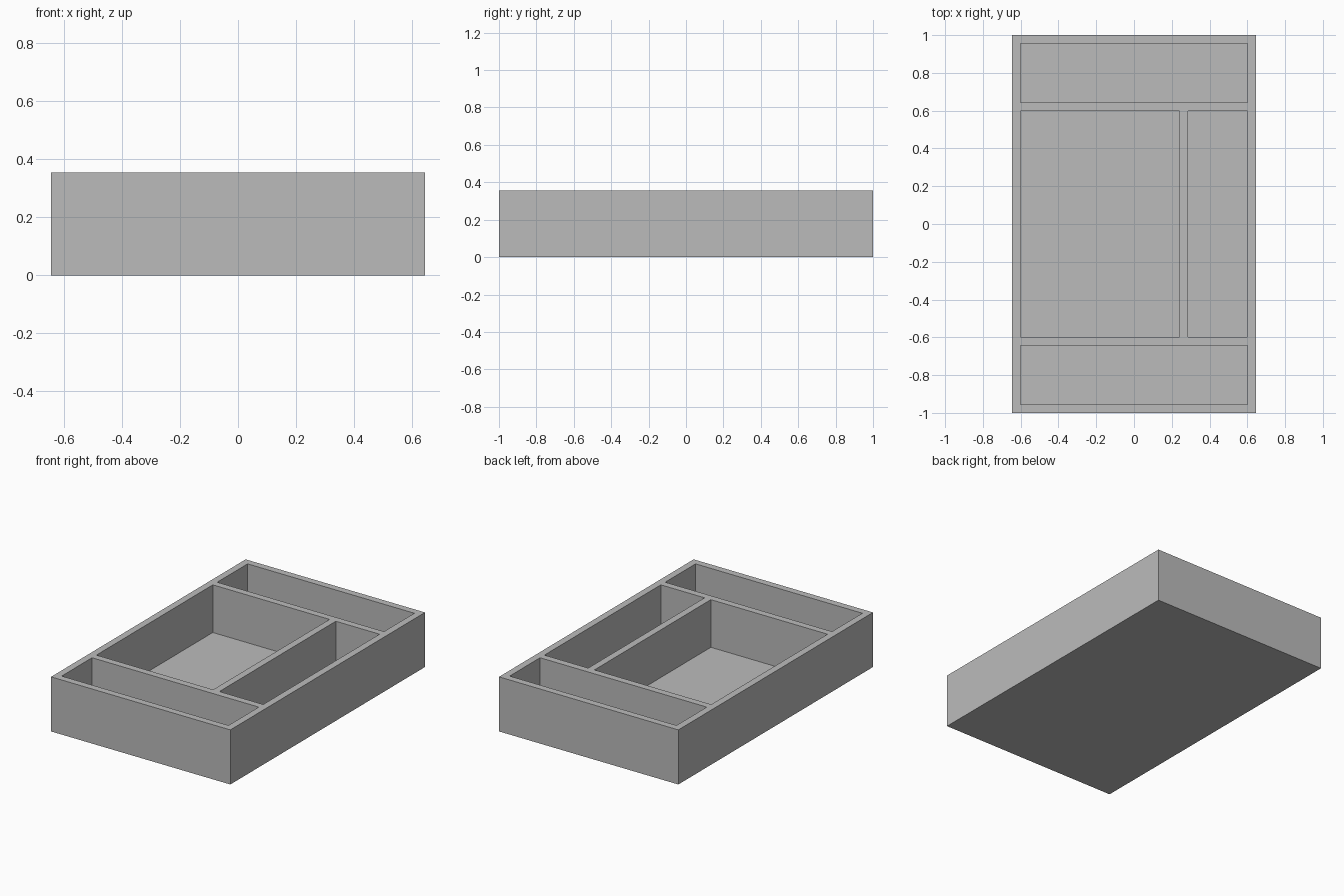
import bpy
import bmesh

default = bpy.data.objects.get("Cube")
if default:
    bpy.data.objects.remove(default, do_unlink=True)

HALF_X, HALF_Y, HEIGHT = 0.645, 1.0, 0.355
WALL = 0.045
FLOOR = 0.045

grey = bpy.data.materials.new("plain_grey")
grey.use_nodes = True
grey.diffuse_color = (0.5, 0.5, 0.5, 1)
grey.node_tree.nodes["Principled BSDF"].inputs["Base Color"].default_value = (0.5, 0.5, 0.5, 1)

# Grid lines bounding walls and compartments
inner_x, inner_y = HALF_X - WALL, HALF_Y - WALL
split_y = 0.598
split_x = 0.24
xs = [-HALF_X, -inner_x, split_x, split_x + WALL, inner_x, HALF_X]
ys = [-HALF_Y, -inner_y, -split_y - WALL, -split_y, split_y, split_y + WALL, inner_y, HALF_Y]


def is_pocket(i, j):
    """True where the grid cell is an open compartment."""
    if not 0 < i < len(xs) - 2:
        return False
    end_tray = j in (1, 5)
    middle = j == 3 and i != 2
    return end_tray or middle


bm = bmesh.new()

# Top plan of the tray as one grid of cells
grid = [[bm.verts.new((x, y, HEIGHT)) for y in ys] for x in xs]
pockets = []
for i in range(len(xs) - 1):
    for j in range(len(ys) - 1):
        face = bm.faces.new((grid[i][j], grid[i + 1][j], grid[i + 1][j + 1], grid[i][j + 1]))
        if is_pocket(i, j):
            pockets.append(face)

# Outer walls and underside
rim = [e for e in bm.edges if e.is_boundary]
skirt = bmesh.ops.extrude_edge_only(bm, edges=rim)["geom"]
for v in (g for g in skirt if isinstance(g, bmesh.types.BMVert)):
    v.co.z = 0
bmesh.ops.holes_fill(bm, edges=[e for e in bm.edges if e.is_boundary], sides=0)

# Sink the compartments down to the floor
sunk = bmesh.ops.extrude_face_region(bm, geom=pockets)["geom"]
for v in (g for g in sunk if isinstance(g, bmesh.types.BMVert)):
    v.co.z = FLOOR
bmesh.ops.delete(bm, geom=[f for f in pockets if f.is_valid], context="FACES")

# Merge flat areas into clean faces
bmesh.ops.dissolve_limit(bm, angle_limit=0.01, verts=bm.verts[:], edges=bm.edges[:])
bmesh.ops.recalc_face_normals(bm, faces=bm.faces[:])

mesh = bpy.data.meshes.new("divided_tray")
bm.to_mesh(mesh)
bm.free()
mesh.materials.append(grey)
tray = bpy.data.objects.new("divided_tray", mesh)
bpy.context.collection.objects.link(tray)
